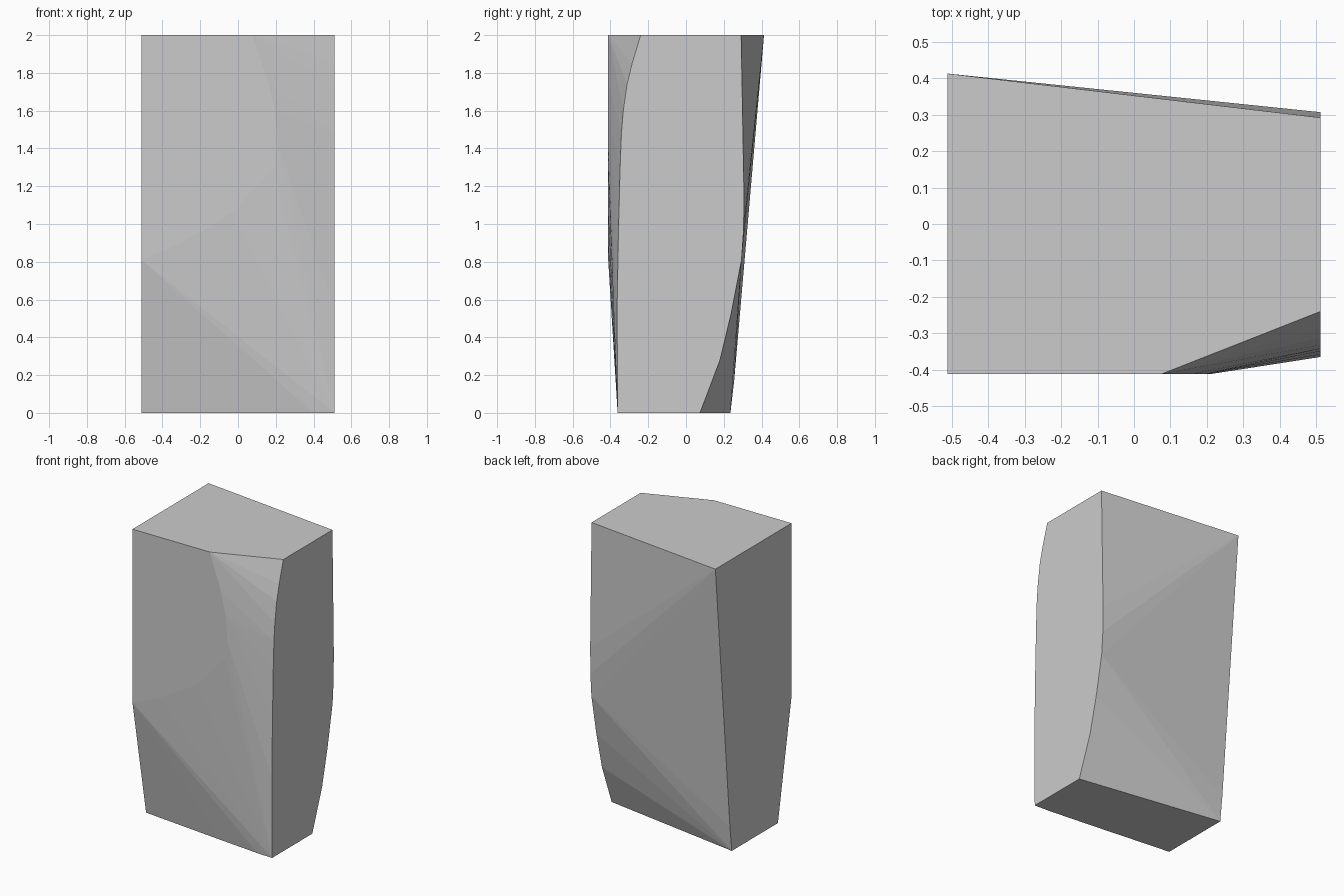
import bpy, bmesh, math

if "Cube" in bpy.data.objects:
    bpy.data.objects.remove(bpy.data.objects["Cube"])

HALF_W = 0.512
# Right end profile (y, z): front edge, then back edge
right_end = [(-0.24, 2), (-0.285, 1.85), (-0.312, 1.74), (-0.332, 1.6), (-0.342, 1.48),
             (-0.349, 1.3), (-0.358, 0.95), (-0.365, 0.55), (-0.362, 0),
             (0.292, 2), (0.307, 1.15), (0.305, 0.97), (0.294, 0.81), (0.24, 0.53),
             (0.18, 0.28), (0.074, 0)]
# Left end profile (y, z)
left_end = [(-0.412, 2), (-0.412, 0.81), (-0.265, 0), (0.413, 2), (0.255, 0.17), (0.235, 0)]
# Flat front facet outline (x, z), and the slight bow of the bottom front edge
front_facet = [(0.075, 2), (0.16, 1.75), (0.195, 1.6), (0.21, 1.42), (0.19, 1.3),
               (-0.03, 1.06), (-0.3, 0.9)]

points = [(HALF_W, y, z) for y, z in right_end]
points += [(-HALF_W, y, z) for y, z in left_end]
points += [(x, -0.412, z) for x, z in front_facet]
points += [(0.4, -0.357, 0), (0.1, -0.328, 0)]

# Faceted stone block: convex skin over the profiles
bm = bmesh.new()
for p in points:
    bm.verts.new(p)
hull = bmesh.ops.convex_hull(bm, input=bm.verts[:])
loose = [v for v in bm.verts if not v.link_faces]
bmesh.ops.delete(bm, geom=loose, context='VERTS')
bmesh.ops.dissolve_limit(bm, angle_limit=math.radians(0.3),
                         verts=bm.verts[:], edges=bm.edges[:])
bmesh.ops.recalc_face_normals(bm, faces=bm.faces[:])
mesh = bpy.data.meshes.new("stone_block")
bm.to_mesh(mesh)
bm.free()
bpy.context.collection.objects.link(bpy.data.objects.new("stone_block", mesh))
